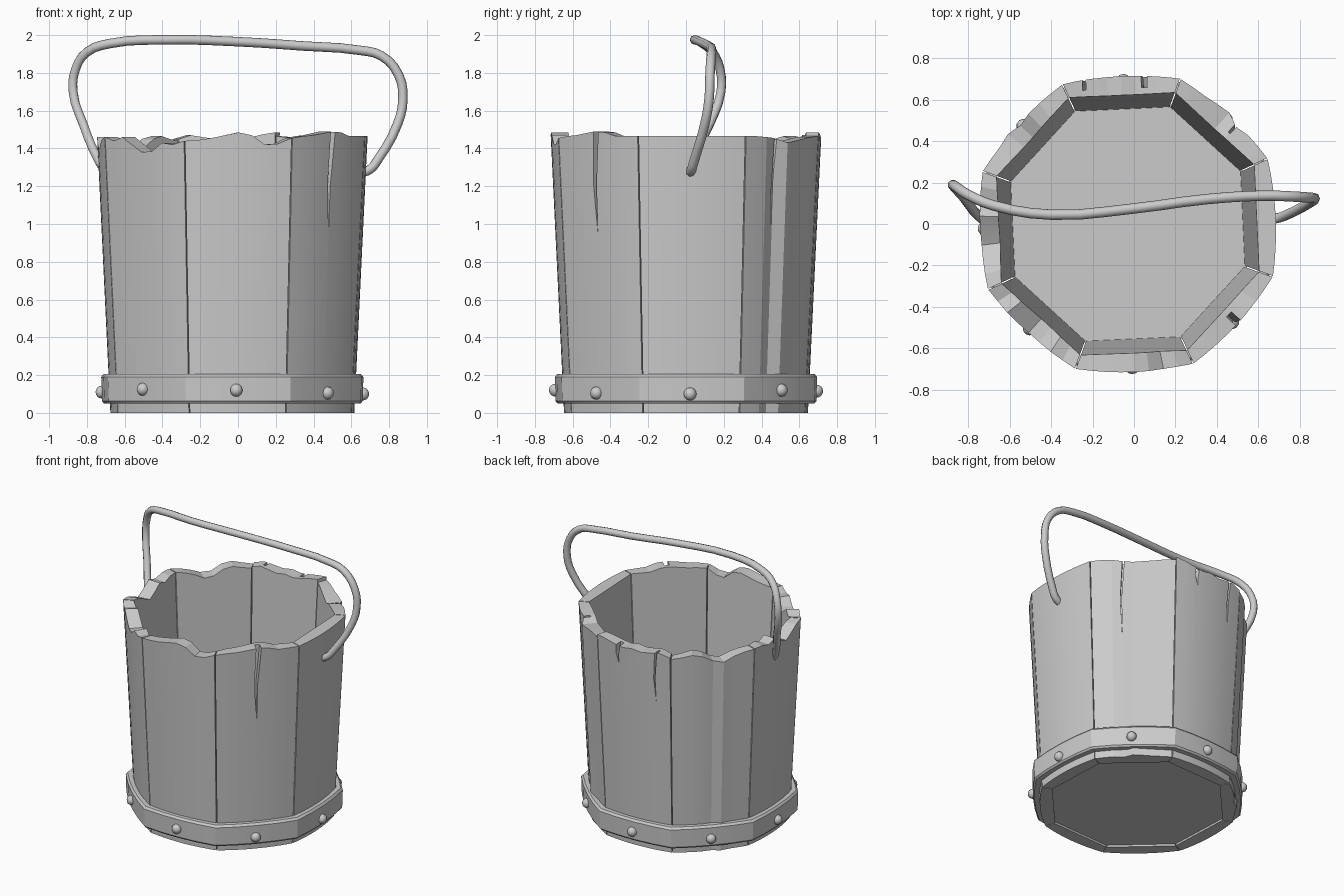
import bpy, bmesh, math
from mathutils import Vector, Matrix

if "Cube" in bpy.data.objects:
    bpy.data.objects.remove(bpy.data.objects["Cube"])

CX, TURN = -0.03, 2.6          # bucket axis offset, stave rotation
TAN = math.tan(math.radians(22.5))


def frame(k):
    """Frame of stave k: x = tangent, y = outward, z = up (k=0 is the front)."""
    a = math.radians(270 + TURN + 45 * k)
    out, tan = Vector((math.cos(a), math.sin(a), 0)), Vector((-math.sin(a), math.cos(a), 0))
    m = Matrix((tan, out, (0, 0, 1))).transposed().to_4x4()
    return Matrix.Translation((CX, 0, 0)) @ m


def finish(name, bm, mat=None, angle=25):
    if mat:
        bm.transform(mat)
    bmesh.ops.recalc_face_normals(bm, faces=bm.faces)
    me = bpy.data.meshes.new(name)
    bm.to_mesh(me)
    bm.free()
    ob = bpy.data.objects.new(name, me)
    bpy.context.collection.objects.link(ob)
    smooth(ob, angle)
    return ob


def smooth(ob, angle=25):
    bpy.ops.object.select_all(action='DESELECT')
    ob.select_set(True)
    bpy.context.view_layer.objects.active = ob
    bpy.ops.object.shade_smooth_by_angle(angle=math.radians(angle))


def loft(bm, rings, closed=False):
    vs = [[bm.verts.new(p) for p in r] for r in rings]
    n = len(vs[0])
    for i in range(len(vs) - (0 if closed else 1)):
        a, b = vs[i], vs[(i + 1) % len(vs)]
        for j in range(n):
            bm.faces.new((a[j], a[(j + 1) % n], b[(j + 1) % n], b[j]))
    if not closed:
        bm.faces.new(vs[0])
        bm.faces.new(vs[-1])


# Broken rim heights of each stave, left to right seen from outside
RIMS = [
    [1.44, 1.445, 1.455, 1.47, 1.485, 1.47, 1.42, 1.425, 1.455],
    [1.455, 1.465, 1.47, 1.48, 1.49, 1.485, 1.465, 1.465, 1.465],
    [1.465] * 9,
    [1.465, 1.465, 1.46, 1.455, 1.43, 1.44, 1.45, 1.46, 1.465],
    [1.485, 1.475, 1.46, 1.45, 1.46, 1.45, 1.46, 1.47, 1.45],
    [1.44, 1.45, 1.465, 1.45, 1.41, 1.40, 1.43, 1.45, 1.46],
    [1.46, 1.46, 1.44, 1.46, 1.42, 1.39, 1.42, 1.45, 1.46],
    [1.46, 1.44, 1.46, 1.42, 1.38, 1.385, 1.43, 1.42, 1.44],
]
# Raised ridges on two staves: stave -> {column: outward offset}
RIDGES = {3: {3: -0.014, 4: 0.015, 5: 0.007}, 5: {4: -0.008, 5: 0.01}}
# Cracks: stave, position across, half width, lower end
CRACKS = [(1, 0.05, 0.02, 0.95), (4, -0.33, 0.022, 1.33), (4, 0.68, 0.01, 1.1), (3, -0.2, 0.008, 0.9)]


def stave(k):
    bm = bmesh.new()
    rings = []
    for i, top in enumerate(RIMS[k]):
        t = i / 4 - 1
        ridge = RIDGES.get(k, {}).get(i, 0)
        ring = []
        for z, outer in ((0, 1), (top, 1), (top, 0), (0, 0)):
            grow = 0.07 * z / 1.46
            if outer:
                d = 0.645 + grow - 0.026 * t * t + ridge
                u = t * ((0.619 + grow) * TAN - 0.003)
            else:
                d = 0.553 + grow
                u = t * (d * TAN - 0.003)
            ring.append((u, d, z))
        rings.append(ring)
    loft(bm, rings)
    return finish("stave_%d" % (k + 1), bm, frame(k), 14)


def cut_crack(ob, k, t, w, low):
    # Bent wedge extruded through the outer part of the wall
    u, mid = t * 0.28, (1.46 + low) / 2
    prof = [(u - w, 1.6), (u - 0.025 - w * 0.5, mid), (u - 0.015, low),
            (u - 0.025 + w * 0.5, mid), (u + w, 1.6)]
    bm = bmesh.new()
    loft(bm, [[(x, y, z) for x, z in prof] for y in (0.655, 0.85)])
    cutter = finish("crack_cutter", bm, frame(k))
    cutter.hide_render = True
    mod = ob.modifiers.new("crack", 'BOOLEAN')
    mod.operation, mod.solver, mod.object = 'DIFFERENCE', 'EXACT', cutter
    smooth(ob, 14)
    bpy.ops.object.modifier_apply(modifier=mod.name)
    bpy.data.objects.remove(cutter)
    smooth(ob, 14)


# Wooden staves
staves = [stave(k) for k in range(8)]
for c in CRACKS:
    cut_crack(staves[c[0]], *c)

# Floor disc
bm = bmesh.new()
loft(bm, [[frame(k) @ Vector((-r * TAN, r, z)) for k in range(8)] for r, z in ((0.565, 0.015), (0.565, 0.055))])
finish("floor", bm)

# Metal hoop: chamfered section swept around the bulged octagon
SECTION = [(-0.045, 0.05), (-0.01, 0.05), (0, 0.062), (0.004, 0.19), (-0.008, 0.205), (-0.045, 0.205)]
bm = bmesh.new()
rings = []
for k in range(8):
    for t in (-1, -0.5, 0, 0.5):
        rings.append([frame(k) @ Vector((t * (0.668 + d) * TAN, 0.69 + d - 0.022 * t * t, z)) for d, z in SECTION])
loft(bm, rings, closed=True)
finish("hoop", bm)

# Rivets, slightly uneven in height
for k, z in enumerate((0.12, 0.105, 0.1, 0.12, 0.115, 0.11, 0.11, 0.125)):
    bm = bmesh.new()
    bmesh.ops.create_uvsphere(bm, u_segments=10, v_segments=8, radius=0.034)
    p = frame(k) @ Vector((-0.01, 0.692, z))
    finish("rivet_%d" % (k + 1), bm, Matrix.Translation(p), 60)

# Bent wire handle
PATH = [(-0.69, 0.01, 1.26), (-0.74, 0.03, 1.34), (-0.82, 0.125, 1.53), (-0.873, 0.185, 1.70),
        (-0.86, 0.18, 1.82), (-0.80, 0.14, 1.91), (-0.68, 0.09, 1.955), (-0.4, 0.045, 1.975),
        (0, 0.075, 1.965), (0.35, 0.12, 1.942), (0.64, 0.137, 1.92), (0.76, 0.133, 1.89),
        (0.85, 0.127, 1.79), (0.873, 0.122, 1.66), (0.845, 0.10, 1.53), (0.74, 0.045, 1.34),
        (0.70, 0.03, 1.29), (0.64, 0.02, 1.265)]
cu = bpy.data.curves.new("handle", 'CURVE')
cu.dimensions, cu.bevel_depth, cu.bevel_resolution = '3D', 0.025, 2
cu.resolution_u, cu.use_fill_caps = 3, True
sp = cu.splines.new('BEZIER')
sp.bezier_points.add(len(PATH) - 1)
for b, p in zip(sp.bezier_points, PATH):
    b.co = p
    b.handle_left_type = b.handle_right_type = 'AUTO'
handle = bpy.data.objects.new("handle", cu)
bpy.context.collection.objects.link(handle)
bpy.ops.object.select_all(action='DESELECT')
handle.select_set(True)
bpy.context.view_layer.objects.active = handle
bpy.ops.object.convert(target='MESH')
smooth(bpy.context.object, 50)
